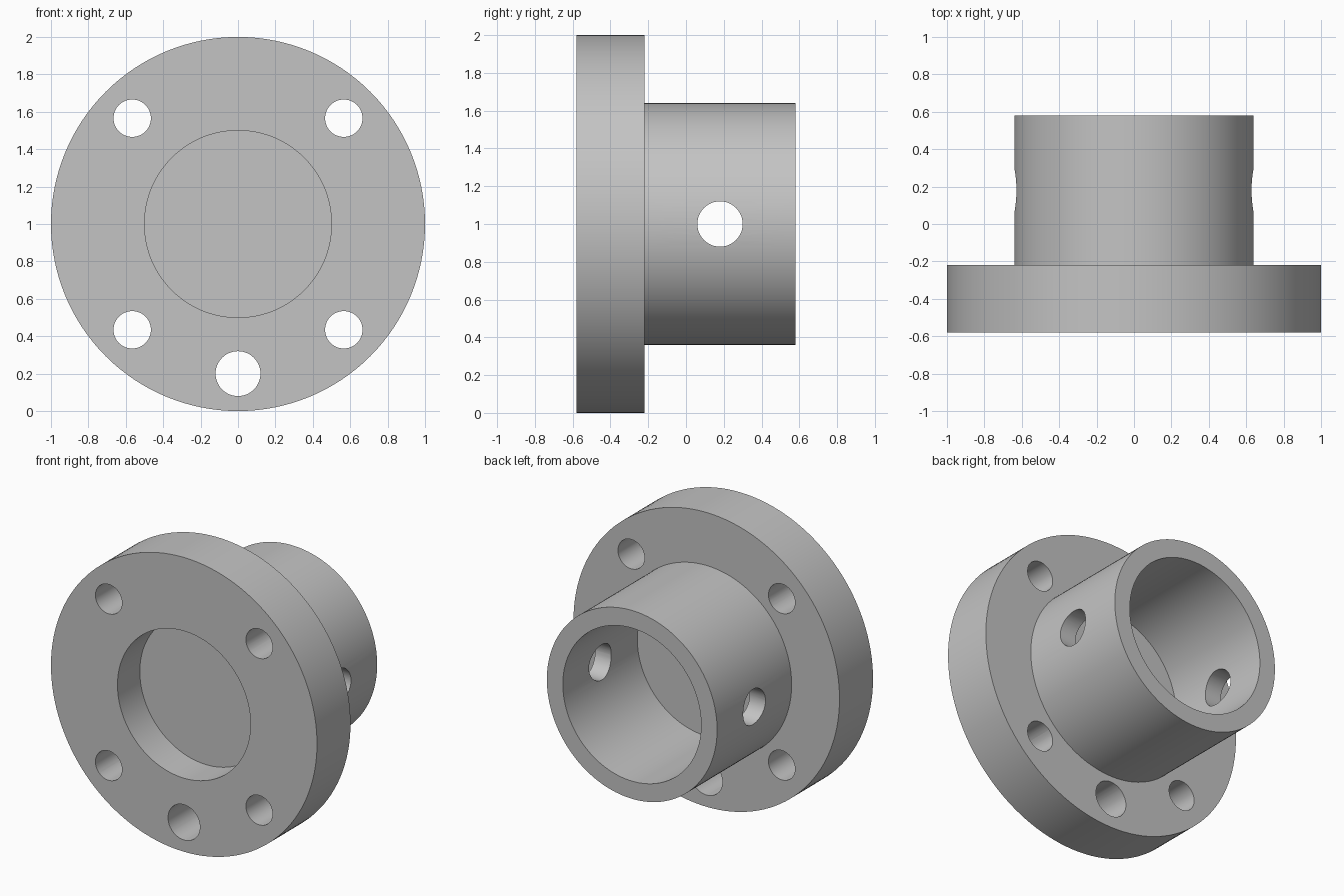
import bpy
import bmesh
import math
from mathutils import Vector, Matrix

cube = bpy.data.objects.get("Cube")
if cube:
    bpy.data.objects.remove(cube, do_unlink=True)

GREY = (0.55, 0.55, 0.55, 1)
metal = bpy.data.materials.new("plain_grey")
metal.use_nodes = True
metal.diffuse_color = GREY
metal.node_tree.nodes["Principled BSDF"].inputs["Base Color"].default_value = GREY

CENTRE_Z = 1.0
FRONT, STEP, BACK = -0.58, -0.22, 0.58
RECESS_FLOOR = -0.34


def add_object(name, bm):
    mesh = bpy.data.meshes.new(name)
    bmesh.ops.recalc_face_normals(bm, faces=bm.faces)
    bm.to_mesh(mesh)
    bm.free()
    obj = bpy.data.objects.new(name, mesh)
    mesh.materials.append(metal)
    bpy.context.collection.objects.link(obj)
    return obj


def lathe(name, profile, steps=128):
    """Turn a (radius, y) profile around the y axis."""
    bm = bmesh.new()
    verts = [bm.verts.new((r, y, CENTRE_Z)) for r, y in profile]
    edges = [bm.edges.new(pair) for pair in zip(verts, verts[1:])]
    bmesh.ops.spin(bm, geom=verts + edges, cent=(0, 0, CENTRE_Z), axis=(0, 1, 0),
                   angle=math.tau, steps=steps, use_duplicate=False)
    bmesh.ops.remove_doubles(bm, verts=bm.verts, dist=0.0001)
    return add_object(name, bm)


def drill(target, centre, axis, radius, length):
    """Cut a round hole through the target."""
    bm = bmesh.new()
    turn = Vector((0, 0, 1)).rotation_difference(Vector(axis)).to_matrix().to_4x4()
    bmesh.ops.create_cone(bm, cap_ends=True, segments=48, radius1=radius, radius2=radius,
                          depth=length, matrix=Matrix.Translation(centre) @ turn)
    cutter = add_object("hole_cutter", bm)
    cutter.hide_render = True
    mod = target.modifiers.new("hole", "BOOLEAN")
    mod.operation = "DIFFERENCE"
    mod.solver = "EXACT"
    mod.object = cutter
    bpy.ops.object.modifier_apply(modifier=mod.name)
    bpy.data.objects.remove(cutter, do_unlink=True)


# Flange with a front recess and a hollow hub behind it
body = lathe("flanged_hub", [
    (0, RECESS_FLOOR), (0.5, RECESS_FLOOR), (0.5, FRONT), (1, FRONT), (1, STEP),
    (0.64, STEP), (0.64, BACK), (0.52, BACK), (0.52, STEP), (0, STEP)])
bpy.ops.object.select_all(action="DESELECT")
bpy.context.view_layer.objects.active = body
body.select_set(True)

# Four bolt holes and one larger hole at the bottom of the flange
flange_mid = (FRONT + STEP) / 2
for degrees, radius in ((45, 0.1), (135, 0.1), (225, 0.1), (315, 0.1), (270, 0.12)):
    a = math.radians(degrees)
    centre = (0.8 * math.cos(a), flange_mid, CENTRE_Z + 0.8 * math.sin(a))
    drill(body, centre, (0, 1, 0), radius, 0.6)

# Cross hole through both hub walls
drill(body, (0, 0.18, CENTRE_Z), (1, 0, 0), 0.12, 1.6)

bpy.ops.object.shade_smooth_by_angle(angle=math.radians(30))
